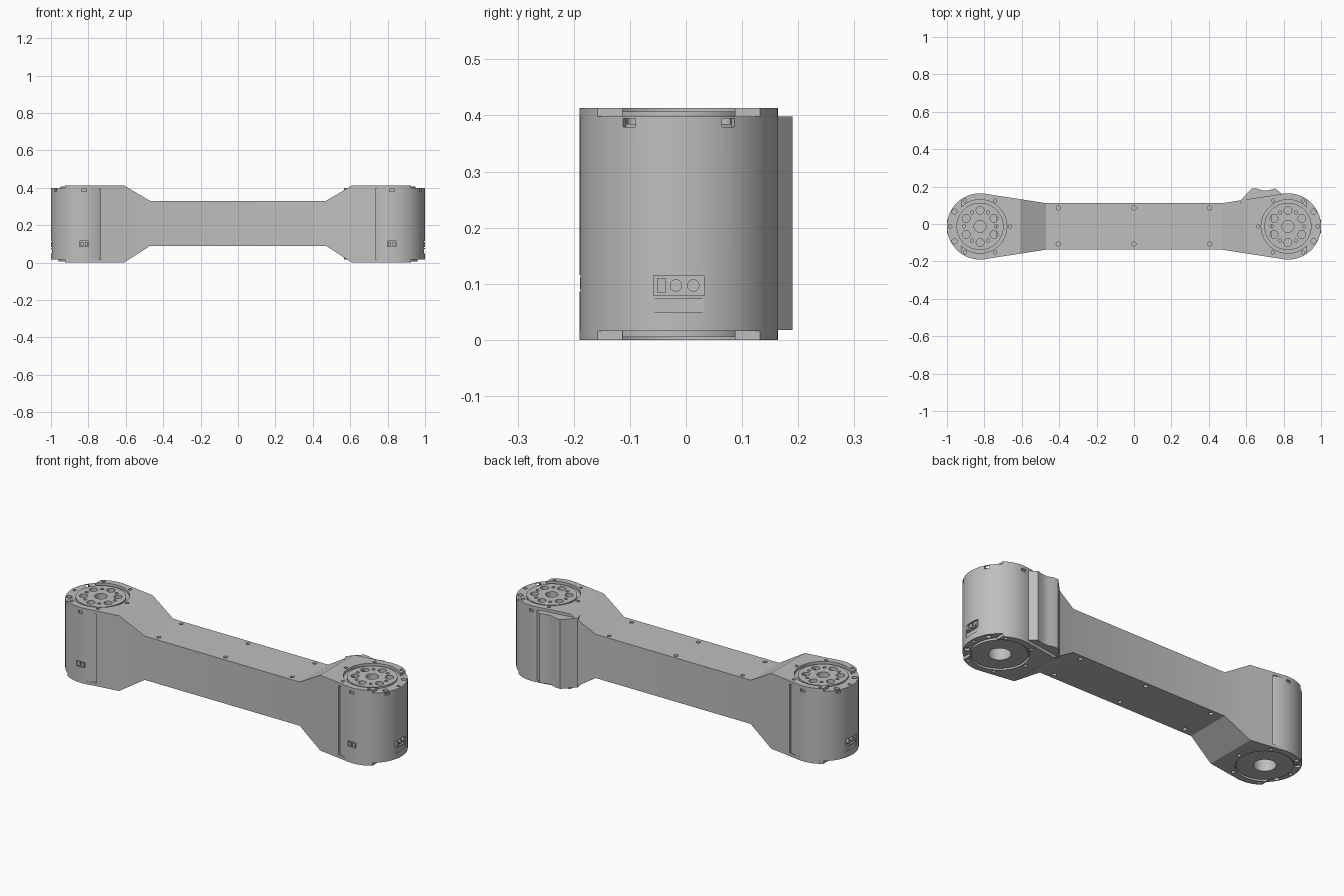
import bpy, bmesh
from math import sin, cos, radians, pi
from mathutils import Matrix, Vector

if "Cube" in bpy.data.objects:
    bpy.data.objects.remove(bpy.data.objects["Cube"], do_unlink=True)

CY = -0.013            # centre line of the arm in y
AX = 0.823             # joint axis distance from the middle
R = 0.177              # joint radius
TOP = 0.413            # full height
M0, M1 = 0.016, 0.398  # motor bottom and top

grey = bpy.data.materials.new("light_grey")
grey.use_nodes = True
COLOUR = (0.52, 0.52, 0.52, 1)
grey.diffuse_color = COLOUR
grey.node_tree.nodes["Principled BSDF"].inputs["Base Color"].default_value = COLOUR


def make(name, bm):
    bmesh.ops.recalc_face_normals(bm, faces=bm.faces)
    me = bpy.data.meshes.new(name)
    bm.to_mesh(me)
    bm.free()
    me.materials.append(grey)
    ob = bpy.data.objects.new(name, me)
    bpy.context.collection.objects.link(ob)
    return ob


def cyl(bm, x, y, z0, z1, r, n=20):
    bmesh.ops.create_cone(bm, cap_ends=True, segments=n, radius1=r, radius2=r, depth=z1 - z0,
                          matrix=Matrix.Translation((x, y, (z0 + z1) / 2)))


def prism(bm, outline, z0, z1):
    face = bm.faces.new([bm.verts.new((x, y, z0)) for x, y in outline])
    ext = bmesh.ops.extrude_face_region(bm, geom=[face])
    verts = [v for v in ext["geom"] if isinstance(v, bmesh.types.BMVert)]
    bmesh.ops.translate(bm, verts=verts, vec=(0, 0, z1 - z0))


def polar(s, r, deg):
    # point around a joint axis; 0 degrees points away from the arm
    return s * (AX + r * cos(radians(deg))), CY + r * sin(radians(deg))


def wall_matrix(s, r, deg, z):
    # frame on the motor wall: local x points outwards
    x, y = polar(s, r, deg)
    ang = radians(deg) if s > 0 else pi - radians(deg)
    return Matrix.Translation((x, y, z)) @ Matrix.Rotation(ang, 4, "Z")


def wall_box(bm, s, deg, z, depth, width, height, r=R):
    bmesh.ops.create_cube(bm, size=1, matrix=wall_matrix(s, r, deg, z)
                          @ Matrix.Diagonal((depth, width, height, 1)))


def cut(ob, bm):
    tool = make("cutter", bm)
    tool.hide_render = True
    mod = ob.modifiers.new("cut", "BOOLEAN")
    mod.operation, mod.solver, mod.object = "DIFFERENCE", "EXACT", tool
    dg = bpy.context.evaluated_depsgraph_get()
    dg.update()
    me = bpy.data.meshes.new_from_object(ob.evaluated_get(dg))
    ob.modifiers.clear()
    ob.data = me
    bpy.data.objects.remove(tool, do_unlink=True)


def rim_holes(bm, s, z0, z1):
    for k in range(6):
        cyl(bm, *polar(s, 0.16, 60 * k), z0, z1, 0.009, 14)
    for a in (-30, 30):
        cyl(bm, *polar(s, 0.158, a), z0, z1, 0.014, 16)


# Arm body: rectangles lofted along x
half = [(0.735, 0.165, 0, TOP), (0.61, 0.146, 0, TOP), (0.47, 0.124, 0.09, 0.33)]
stations = [(-x, w, a, b) for x, w, a, b in half] + half[::-1]
bm = bmesh.new()
rings = [[bm.verts.new((x, CY + sy * w, z)) for sy, z in ((-1, a), (1, a), (1, b), (-1, b))]
         for x, w, a, b in stations]
for p, q in zip(rings, rings[1:]):
    for i in range(4):
        j = (i + 1) % 4
        bm.faces.new((p[i], p[j], q[j], q[i]))
bm.faces.new(rings[0])
bm.faces.new(rings[-1])
body = make("arm_body", bm)

# Bolt holes in the arm and round seats for the joints
bm = bmesh.new()
for x in (-0.405, 0, 0.405):
    for y in (-0.107, 0.086):
        cyl(bm, x, y, 0.318, 0.35, 0.011, 16)
        cyl(bm, x, y, 0.07, 0.102, 0.011, 16)
for s in (-1, 1):
    for z0, z1 in ((M1 - 0.002, 0.45), (-0.04, M0 + 0.002)):
        cyl(bm, s * AX, CY, z0, z1, 0.143, 64)
        cyl(bm, *polar(s, 0.16, 180), z0, z1, 0.009, 14)
cut(body, bm)

for s, side in ((1, "left"), (-1, "right")):
    # Thin end plates wrapping the joint, open at the outer end
    arc = [98.8 - 44 * i / 14 for i in range(15)]
    upper = [(-0.088, 0.165)] + [(R * cos(radians(a)), R * sin(radians(a))) for a in arc]
    outline = upper + [(x, -y) for x, y in reversed(upper)]
    outline = [(s * (AX + x), CY + y) for x, y in outline]
    for label, z0, z1 in (("top", M1 - 0.001, TOP), ("bottom", 0, M0 + 0.001)):
        bm = bmesh.new()
        prism(bm, outline, z0, z1)
        plate = make(f"{side}_{label}_plate", bm)
        bm = bmesh.new()
        cyl(bm, s * AX, CY, z0 - 0.03, z1 + 0.03, 0.143, 64)
        for a in (60, 120, -60, -120):
            cyl(bm, *polar(s, 0.16, a), z0 - 0.03, z1 + 0.03, 0.009, 14)
        cut(plate, bm)

    # Motor housing with rim screws, clip slots and sockets
    bm = bmesh.new()
    cyl(bm, s * AX, CY, M0, M1, R, 96)
    motor = make(f"{side}_motor", bm)
    bm = bmesh.new()
    rim_holes(bm, s, 0.385, 0.42)
    rim_holes(bm, s, -0.01, 0.028)
    cyl(bm, s * AX, CY, -0.02, 0.09, 0.055, 40)
    cut(motor, bm)
    bm = bmesh.new()
    for a in (-90, -30, 30, 90):
        wall_box(bm, s, a, 0.387, 0.02, 0.025, 0.015)
    wall_box(bm, s, 0, 0.097, 0.024, 0.09, 0.035)
    wall_box(bm, s, 0, 0.061, 0.016, 0.09, 0.024)
    wall_box(bm, s, -90, 0.101, 0.02, 0.05, 0.03)
    cut(motor, bm)

    # Sockets: one block and two round plugs on the end, a small pair in front
    bm = bmesh.new()
    m = wall_matrix(s, R - 0.007, 0, 0.097)
    for off in (-0.005, 0.026):
        bmesh.ops.create_cone(bm, cap_ends=True, segments=20, radius1=0.011, radius2=0.011, depth=0.014,
                              matrix=m @ Matrix.Translation((0, s * off, 0)) @ Matrix.Rotation(pi / 2, 4, "Y"))
    bmesh.ops.create_cube(bm, size=1, matrix=m @ Matrix.Translation((0, -s * 0.031, 0))
                          @ Matrix.Diagonal((0.014, 0.016, 0.026, 1)))
    m = wall_matrix(s, R - 0.006, -90, 0.101)
    for off in (-0.012, 0.012):
        bmesh.ops.create_cube(bm, size=1, matrix=m @ Matrix.Translation((0, off, 0))
                              @ Matrix.Diagonal((0.01, 0.016, 0.02, 1)))
    make(f"{side}_sockets", bm)

    # Output hub on top with a ring of large and small holes
    bm = bmesh.new()
    cyl(bm, s * AX, CY, 0.39, 0.407, 0.126, 64)
    hub = make(f"{side}_output_hub", bm)
    for part in (hub, motor):
        bm = bmesh.new()
        cyl(bm, s * AX, CY, 0.375, 0.43, 0.032, 32)
        for k in range(6):
            cyl(bm, *polar(s, 0.086, 30 + 60 * k), 0.38, 0.43, 0.021)
            cyl(bm, *polar(s, 0.086, 60 * k), 0.38, 0.43, 0.009, 12)
        cut(part, bm)

    # Lower cover around the open bore
    bm = bmesh.new()
    cyl(bm, s * AX, CY, 0.005, 0.03, 0.136, 64)
    cover = make(f"{side}_lower_cover", bm)
    bm = bmesh.new()
    cyl(bm, s * AX, CY, -0.02, 0.06, 0.055, 40)
    cut(cover, bm)

# Cable cover on the back of the left joint
bm = bmesh.new()
prism(bm, [(0.567, 0.125), (0.63, 0.19), (0.66, 0.189), (0.685, 0.18), (0.715, 0.179), (0.755, 0.19),
           (0.79, 0.162), (0.79, 0.09), (0.58, 0.09)], 0.018, M1)
make("cable_cover", bm)

# Smooth round walls, keep edges sharp
for ob in bpy.context.scene.objects:
    ob.select_set(ob.type == "MESH")
bpy.context.view_layer.objects.active = body
bpy.ops.object.shade_smooth_by_angle(angle=radians(25))
